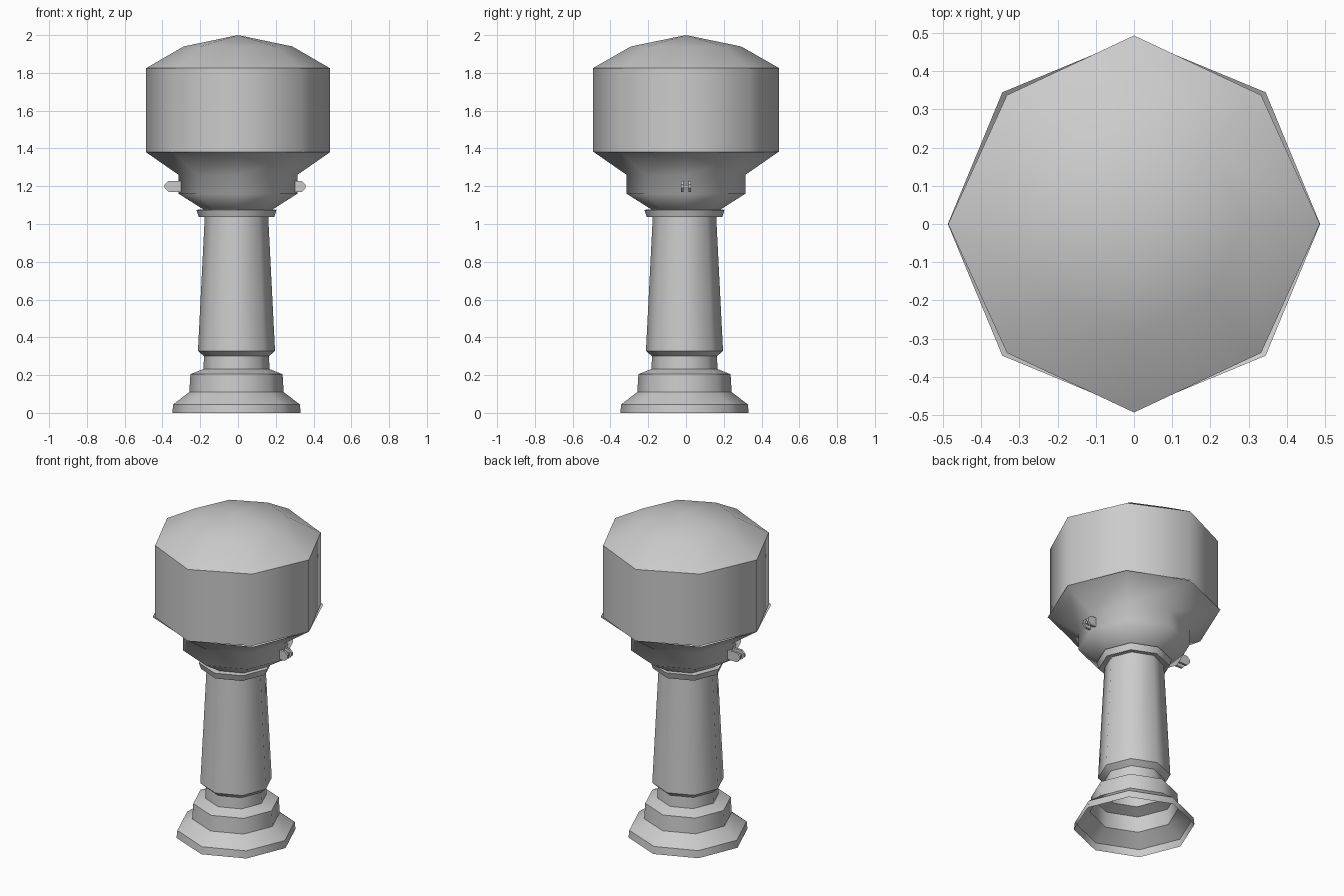
import bpy, bmesh, math

if "Cube" in bpy.data.objects:
    bpy.data.objects.remove(bpy.data.objects["Cube"])

grey = bpy.data.materials.new("plain_grey")
grey.diffuse_color = (0.6, 0.6, 0.6, 1)
grey.use_nodes = True
grey.node_tree.nodes["Principled BSDF"].inputs["Base Color"].default_value = grey.diffuse_color


def finish(name, bm):
    me = bpy.data.meshes.new(name)
    bm.to_mesh(me)
    bm.free()
    me.materials.append(grey)
    ob = bpy.data.objects.new(name, me)
    bpy.context.collection.objects.link(ob)
    return ob


def lathe(name, profile, centre=(0, 0), scale=(1, 1), diag=1.0, sharp=()):
    """Eight-sided turned part, corners on the axes; 'sharp' lists creased rings."""
    bm = bmesh.new()
    rings = []
    for r, z in profile:
        ring = []
        for i in range(8 if r > 0 else 1):
            a = i * math.pi / 4
            k = r * (diag if i % 2 else 1)
            ring.append(bm.verts.new((centre[0] + k * scale[0] * math.cos(a),
                                      centre[1] + k * scale[1] * math.sin(a), z)))
        rings.append(ring)
    for lo, hi in zip(rings, rings[1:]):
        for i in range(8):
            j = (i + 1) % 8
            if len(hi) == 1:
                bm.faces.new((lo[i], lo[j], hi[0]))
            else:
                bm.faces.new((lo[i], lo[j], hi[j], hi[i]))
    for f in bm.faces:
        f.smooth = True
    for n in sharp:
        for i in range(8):
            e = bm.edges.get((rings[n][i], rings[n][(i + 1) % 8]))
            if e:
                e.smooth = False
    return finish(name, bm)


post = (-0.008, -0.008)

# Stepped foot, open underneath
lathe("stepped_base", [(0.34, 0), (0.335, 0.045), (0.25, 0.11), (0.244, 0.205),
                       (0.175, 0.232), (0.172, 0.3)],
      post, sharp=range(6))

# Tapered column with a flared lower lip
lathe("column", [(0.172, 0.3), (0.204, 0.328), (0.168, 1.04)], post, sharp=(0, 1))

# Collar under the bowl
lathe("collar", [(0.168, 1.04), (0.2, 1.037), (0.212, 1.075), (0.17, 1.078)],
      post, sharp=range(4))

# Rounded bowl below the tank
lathe("bowl", [(0.18, 1.075), (0.314, 1.16), (0.314, 1.26), (0.487, 1.38)], sharp=(0, 3))

# Tank wall and domed roof
lathe("tank", [(0.49, 1.38), (0.49, 1.825), (0.29, 1.94), (0, 2.0)],
      scale=(0.992, 1.006), diag=0.967, sharp=(0, 1))


# Side lugs: two rounded plates joined by a crossbar
def slab(bm, x0, x1, z0, z1, y0, y1, round_side):
    c = 0.02 if round_side else 0
    pts = [(x0, z0), (x1 - c, z0), (x1, z0 + c), (x1, z1 - c), (x1 - c, z1), (x0, z1)]
    if not c:
        pts = [(x0, z0), (x1, z0), (x1, z1), (x0, z1)]
    a = [bm.verts.new((x, y0, z)) for x, z in pts]
    b = [bm.verts.new((x, y1, z)) for x, z in pts]
    bm.faces.new(a)
    bm.faces.new(b[::-1])
    n = len(pts)
    for i in range(n):
        bm.faces.new((a[i], b[i], b[(i + 1) % n], a[(i + 1) % n]))


for side, reach in (("left", 0.388), ("right", 0.358)):
    bm = bmesh.new()
    for y in (-0.02, 0.02):
        slab(bm, 0.295, reach, 1.17, 1.228, y - 0.007, y + 0.007, True)
    slab(bm, 0.295, reach - 0.012, 1.19, 1.207, -0.014, 0.014, False)
    if side == "left":
        for v in bm.verts:
            v.co.x *= -1
    bmesh.ops.recalc_face_normals(bm, faces=bm.faces)
    finish(side + "_lug", bm)
